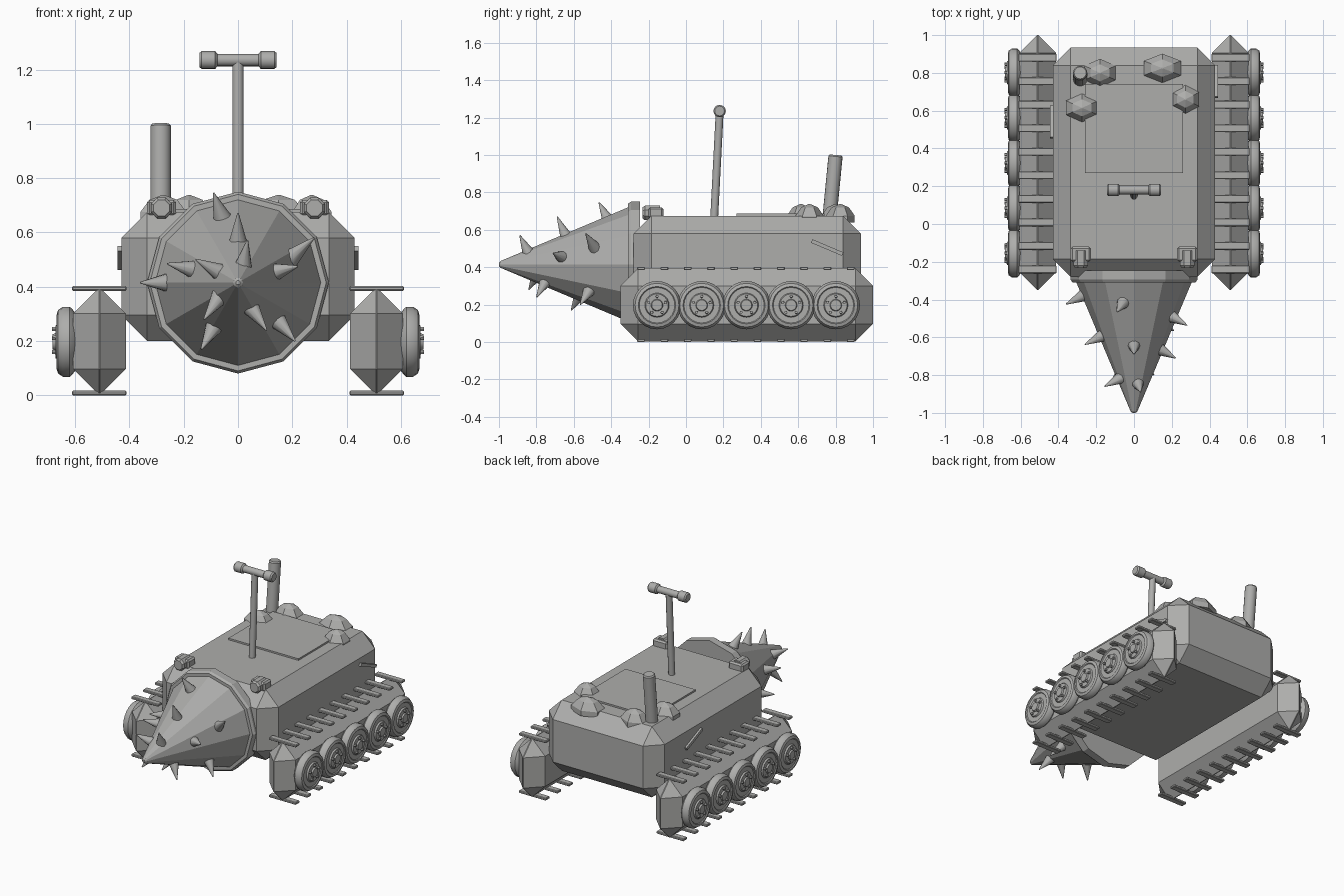
import bpy, bmesh, math
from mathutils import Vector, Matrix

if "Cube" in bpy.data.objects:
    bpy.data.objects.remove(bpy.data.objects["Cube"])

metal = bpy.data.materials.new("grey metal")
metal.diffuse_color = (0.42, 0.42, 0.41, 1)
metal.use_nodes = True
metal.node_tree.nodes["Principled BSDF"].inputs["Base Color"].default_value = metal.diffuse_color


def finish(bm, name, smooth=False):
    bmesh.ops.recalc_face_normals(bm, faces=bm.faces)
    me = bpy.data.meshes.new(name)
    bm.to_mesh(me)
    bm.free()
    me.materials.append(metal)
    ob = bpy.data.objects.new(name, me)
    bpy.context.collection.objects.link(ob)
    if smooth:
        bpy.context.view_layer.objects.active = ob
        ob.select_set(True)
        bpy.ops.object.shade_smooth_by_angle(angle=math.radians(35))
        ob.select_set(False)
    return ob


def add_box(bm, lo, hi, bevel=0, tilt=0):
    """Box between two corners, tilted about x around its centre."""
    lo, hi = Vector(lo), Vector(hi)
    size = hi - lo
    m = Matrix.Translation((lo + hi) / 2) @ Matrix.Rotation(tilt, 4, 'X')
    vs = bmesh.ops.create_cube(bm, size=1, matrix=m @ Matrix.Diagonal((*size, 1)))["verts"]
    if bevel:
        edges = {e for v in vs for e in v.link_edges}
        bmesh.ops.bevel(bm, geom=list(edges), offset=bevel, segments=1, affect='EDGES')


def add_lathe(bm, origin, axis, profile, sides, phase=0):
    """Spin (distance along axis, radius) points; both ends are closed."""
    axis = Vector(axis).normalized()
    u = axis.cross(Vector((0, 0, 1)))
    u = u.normalized() if u.length > 0.01 else Vector((1, 0, 0))
    w = axis.cross(u)
    rings = []
    for d, r in profile:
        c = Vector(origin) + axis * d
        rings.append([bm.verts.new(c + r * (math.cos(a) * u + math.sin(a) * w))
                      for a in (phase + 2 * math.pi * i / sides for i in range(sides))])
    for a, b in zip(rings, rings[1:]):
        for i in range(sides):
            j = (i + 1) % sides
            bm.faces.new((a[i], a[j], b[j], b[i]))
    bm.faces.new(rings[0])
    bm.faces.new(rings[-1])


def add_rod(bm, a, b, r1, r2, sides):
    d = Vector(b) - Vector(a)
    add_lathe(bm, a, d, [(0, r1), (d.length, r2)], sides)


# hull with wide chamfers
bm = bmesh.new()
add_box(bm, (-0.43, -0.28, 0.20), (0.43, 0.935, 0.675), 0.095)
finish(bm, "hull")

# roof hatch
bm = bmesh.new()
add_box(bm, (-0.26, 0.27, 0.665), (0.26, 0.74, 0.686))
finish(bm, "roof_hatch")

# drill collar and drill cone
AXIS_Z = 0.415
bm = bmesh.new()
add_lathe(bm, (0, -0.245, AXIS_Z), (0, -1, 0),
          [(0, 0.335), (0.05, 0.335), (0.065, 0.325), (0.065, 0.30)], 12)
finish(bm, "drill_collar")
bm = bmesh.new()
add_lathe(bm, (0, -0.28, AXIS_Z), (0, -1, 0),
          [(0, 0.305), (0.03, 0.305), (0.712, 0.018), (0.72, 0.008)], 12)
finish(bm, "drill_cone")

# drill spikes: base x, z then tip x, z
SPIKES = [(-0.06, 0.66, -0.09, 0.745), (0, 0.57, 0, 0.67), (0.20, 0.51, 0.28, 0.58),
          (0.02, 0.48, 0.035, 0.57), (0.14, 0.455, 0.22, 0.475), (-0.17, 0.465, -0.26, 0.485),
          (-0.07, 0.455, -0.155, 0.50), (-0.27, 0.415, -0.36, 0.415), (-0.07, 0.36, -0.125, 0.28),
          (-0.09, 0.25, -0.135, 0.17), (0.05, 0.32, 0.105, 0.24), (0.15, 0.27, 0.21, 0.20)]
bm = bmesh.new()
for x, z, tx, tz in SPIKES:
    y = -1 + math.hypot(x, z - AXIS_Z) / 0.435
    base, tip = Vector((x, y, z)), Vector((tx, y - 0.045, tz))
    add_rod(bm, base - (tip - base) * 0.1, tip, 0.035, 0.003, 10)
finish(bm, "drill_spikes", True)

# six-sided roof domes: x, y, half width, half depth
bm = bmesh.new()
for x, y, rx, ry in [(-0.18, 0.80, 0.082, 0.075), (0.15, 0.825, 0.098, 0.077),
                     (-0.275, 0.615, 0.085, 0.075), (0.272, 0.66, 0.073, 0.075)]:
    start = len(bm.verts)
    add_lathe(bm, (0, 0, 0.64), (0, 0, 1),
              [(0, 1), (0.035, 1), (0.08, 0.6), (0.098, 0.05)], 6, math.pi / 2)
    bm.verts.ensure_lookup_table()
    for v in bm.verts[start:]:
        v.co = (x + v.co.x * rx / 0.866, y + v.co.y * ry, v.co.z)
finish(bm, "roof_domes")

# leaning exhaust pipe
bm = bmesh.new()
d = Vector((0, 0.035, 0.36))
add_lathe(bm, (-0.285, 0.765, 0.64), d,
          [(0, 0.038), (d.length - 0.008, 0.038), (d.length, 0.032)], 16)
finish(bm, "exhaust_pipe", True)

# periscope pole and head
bm = bmesh.new()
add_rod(bm, (0, 0.15, 0.65), (0, 0.18, 1.23), 0.021, 0.021, 12)
add_lathe(bm, (-0.142, 0.18, 1.235), (1, 0, 0),
          [(0, 0.026), (0.008, 0.033), (0.058, 0.033), (0.066, 0.023), (0.218, 0.023),
           (0.226, 0.033), (0.276, 0.033), (0.284, 0.026)], 16)
finish(bm, "periscope", True)

for s, side in ((1, "right"), (-1, "left")):
    def span(a, b):
        return min(s * a, s * b), max(s * a, s * b)

    # headlight
    bm = bmesh.new()
    x0, x1 = span(0.228, 0.336)
    add_box(bm, (x0, -0.20, 0.66), (x1, -0.12, 0.72), 0.01)
    add_lathe(bm, (s * 0.282, -0.14, 0.69), (0, -1, 0),
              [(0, 0.042), (0.08, 0.042), (0.093, 0.032)], 8, math.pi / 8)
    finish(bm, "headlight_" + side)

    # slanted side handle
    bm = bmesh.new()
    x0, x1 = span(0.42, 0.444)
    y = 0.755 if s > 0 else 0.54
    add_box(bm, (x0, y - 0.09, 0.495), (x1, y + 0.09, 0.515), 0, -0.4)
    finish(bm, "side_handle_" + side)

    # track body, chamfered to ridges
    bm = bmesh.new()
    x0, x1 = span(0.413, 0.607)
    add_box(bm, (x0, -0.35, 0.003), (x1, 1.0, 0.395), 0.0945)
    finish(bm, "track_body_" + side)

    # tread bars on top and bottom
    bm = bmesh.new()
    x0, x1 = span(0.41, 0.612)
    for i in range(10):
        y = -0.24 + i * 0.1245
        for z in (0.0, 0.385):
            add_box(bm, (x0, y - 0.021, z), (x1, y + 0.021, z + 0.017), 0.004)
    finish(bm, "tread_bars_" + side)

    # road wheels with hub and bolts
    bm = bmesh.new()
    for i in range(5):
        c = Vector((s * 0.595, -0.155 + i * 0.239, 0.197))
        add_lathe(bm, c, (s, 0, 0),
                  [(0, 0.10), (0.015, 0.12), (0.025, 0.129), (0.05, 0.129), (0.068, 0.117),
                   (0.073, 0.10), (0.068, 0.095), (0.068, 0.065), (0.078, 0.06),
                   (0.078, 0.032), (0.088, 0.028)], 24)
        for k in range(5):
            a = 2 * math.pi * k / 5 + 0.3
            p = c + Vector((s * 0.07, math.cos(a) * 0.047, math.sin(a) * 0.047))
            add_rod(bm, p, p + Vector((s * 0.02, 0, 0)), 0.009, 0.008, 6)
    finish(bm, "road_wheels_" + side, True)
